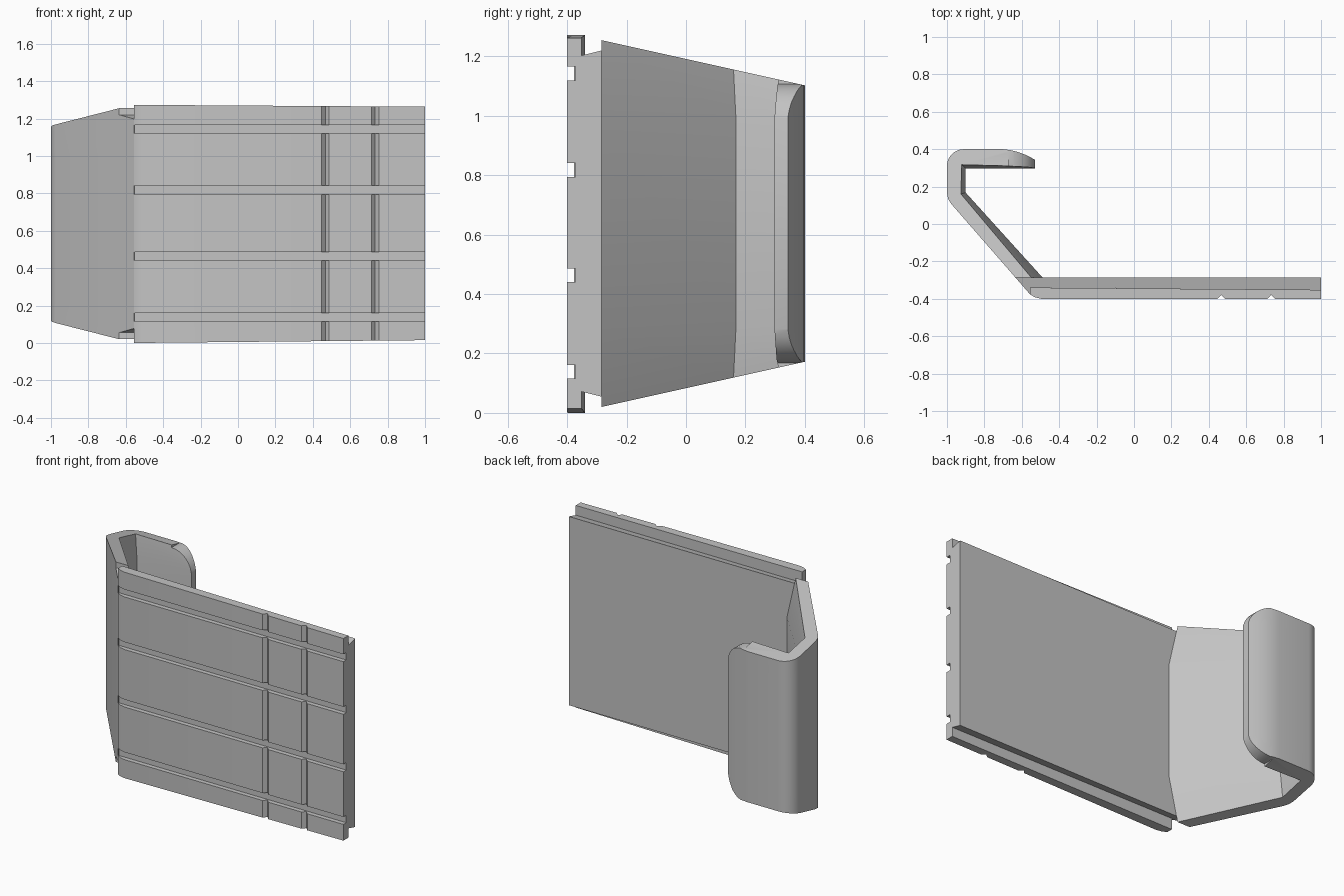
import bpy
import bmesh
from math import sin, cos, pi, radians

default = bpy.data.objects.get("Cube")
if default:
    bpy.data.objects.remove(default, do_unlink=True)

GREY = (0.55, 0.55, 0.55, 1)
grey = bpy.data.materials.new("plain grey")
grey.use_nodes = True
grey.diffuse_color = GREY
grey.node_tree.nodes["Principled BSDF"].inputs["Base Color"].default_value = GREY


def loft(name, rings):
    """Closed solid through matching rings of points."""
    bm = bmesh.new()
    rows = [[bm.verts.new(p) for p in ring] for ring in rings]
    n = len(rows[0])
    for a, b in zip(rows, rows[1:]):
        for i in range(n):
            j = (i + 1) % n
            bm.faces.new((a[i], a[j], b[j], b[i]))
    bm.faces.new(rows[0][::-1])
    bm.faces.new(rows[-1])
    bmesh.ops.recalc_face_normals(bm, faces=bm.faces)
    mesh = bpy.data.meshes.new(name)
    bm.to_mesh(mesh)
    bm.free()
    mesh.materials.append(grey)
    obj = bpy.data.objects.new(name, mesh)
    bpy.context.collection.objects.link(obj)
    return obj


def upright(name, profile, bottom, top):
    """Plan profile raised between two height functions."""
    return loft(name, [[(x, y, h(x, y)) for x, y in profile] for h in (bottom, top)])


def select(obj):
    bpy.ops.object.select_all(action='DESELECT')
    obj.select_set(True)
    bpy.context.view_layer.objects.active = obj


def cut(obj, cutter):
    select(obj)
    mod = obj.modifiers.new("cut", 'BOOLEAN')
    mod.operation = 'DIFFERENCE'
    mod.solver = 'EXACT'
    mod.object = cutter
    bpy.ops.object.modifier_apply(modifier=mod.name)
    bpy.data.objects.remove(cutter, do_unlink=True)


# Front plate, slightly tapered along its length, with a rounded left corner
taper = lambda x: (x + 0.555) / 1.555
front_plate = upright(
    "front_plate",
    [(-0.555, -0.34), (-0.555, -0.377), (-0.53, -0.392), (-0.495, -0.4), (1, -0.4), (1, -0.352)],
    lambda x, y: 0.015 * taper(x),
    lambda x, y: 1.273 - 0.01 * taper(x))

# Long square grooves across the front
for z in (0.138, 0.463, 0.818, 1.143):
    ring = [(-0.41, z - 0.023), (-0.372, z - 0.023), (-0.372, z + 0.023), (-0.41, z + 0.023)]
    cut(front_plate, loft("groove_cutter", [[(x, y, h) for y, h in ring] for x in (-0.7, 1.1)]))

# Upright V grooves
for x in (0.467, 0.733):
    ring = [(x - 0.03, -0.41), (x + 0.03, -0.41), (x, -0.379)]
    cut(front_plate, upright("notch_cutter", ring, lambda x, y: -0.1, lambda x, y: 1.4))

# Narrower back plate with gently sloping edges
slope = lambda y: 0.25 * (y + 0.345)
back_plate = upright(
    "back_plate",
    [(-0.635, -0.285), (-0.555, -0.377), (-0.55, -0.34), (1, -0.352), (1, -0.285)],
    lambda x, y: 0.07 - slope(y),
    lambda x, y: 1.205 + slope(y))

# Hook: outer wall with a rounded corner, inner wall flared at both ends
outer = [(-0.635, -0.285), (-0.975, 0.105), (-0.993, 0.132), (-1, 0.165)]
outer += [(-0.91 - 0.09 * cos(a * pi / 16), 0.31 + 0.09 * sin(a * pi / 16)) for a in range(9)]
outer += [(-0.7, 0.4), (-0.66, 0.395), (-0.62, 0.385), (-0.575, 0.368), (-0.528, 0.343)]
inner = [(-0.528, 0.298), (-0.9, 0.298), (-0.9, 0.168), (-0.49, -0.285)]
flared = [(-0.528, 0.307), (-0.922, 0.317), (-0.925, 0.16), (-0.55, -0.285)]
low = lambda y: 0.02 + 0.222 * (y + 0.285)
high = lambda y: 1.255 - 0.222 * (y + 0.285)
hook = loft("hook", [
    [(x, y, low(y)) for x, y in outer + flared],
    [(x, y, 0.28) for x, y in outer + inner],
    [(x, y, 0.995) for x, y in outer + inner],
    [(x, y, high(y)) for x, y in outer + flared]])

# Rounded corners on the hook tip, mirrored top and bottom
arc = [(-0.67 + 0.145 * cos(a * pi / 16), 0.965 + 0.142 * sin(a * pi / 16)) for a in range(9)]
corner = [(-0.4, 0.965)] + arc + [(-0.67, 1.4), (-0.4, 1.4)]
for flip in (False, True):
    ring = [(x, 1.275 - z if flip else z) for x, z in corner]
    cut(hook, loft("corner_cutter", [[(x, y, z) for x, z in ring] for y in (0.25, 0.5)]))

for obj in (front_plate, back_plate, hook):
    select(obj)
    bpy.ops.object.shade_smooth_by_angle(angle=radians(28))
